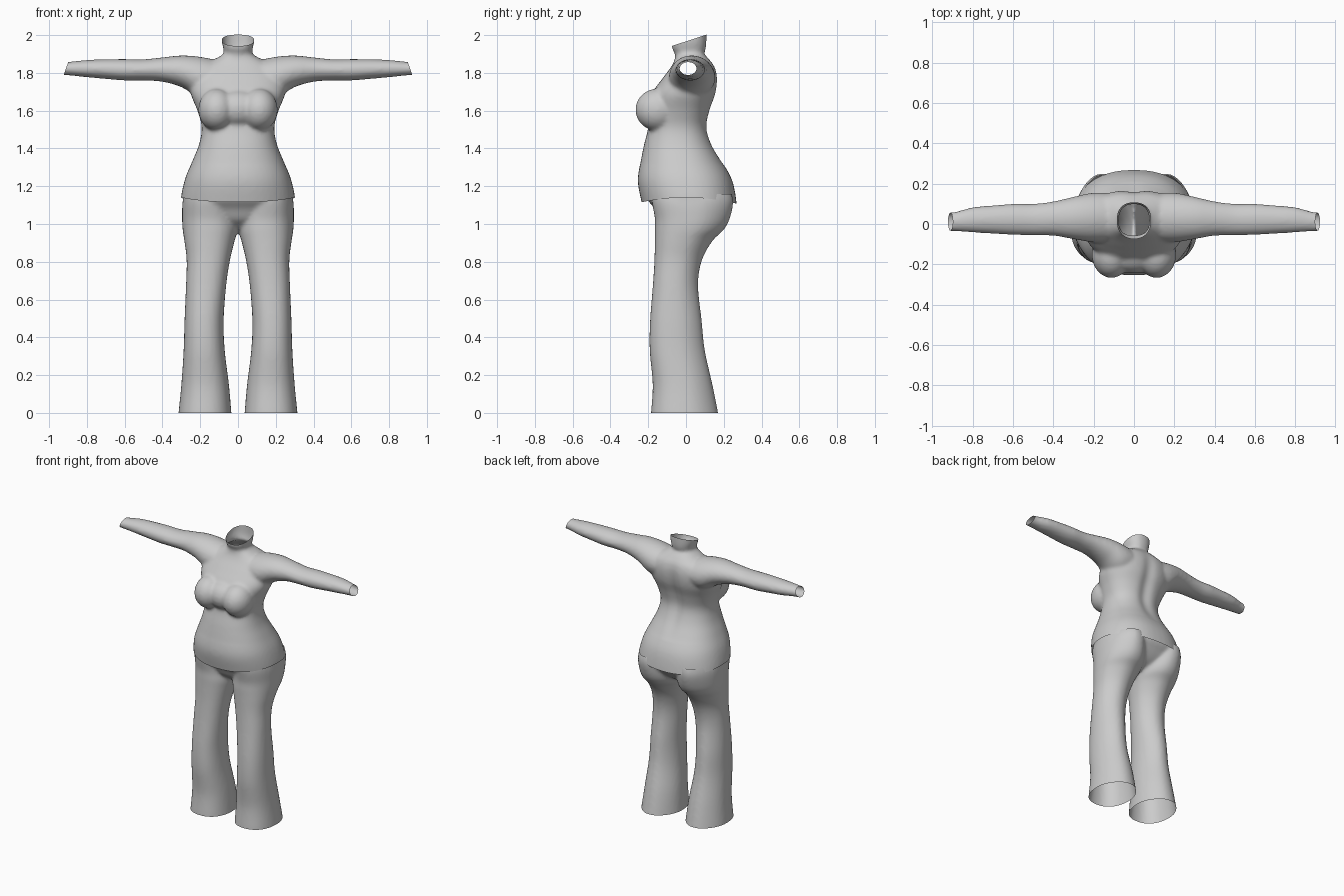
import bpy, bmesh, math
from mathutils import Vector, Matrix

cube = bpy.data.objects.get("Cube")
if cube:
    bpy.data.objects.remove(cube, do_unlink=True)

cloth = bpy.data.materials.new("light grey cloth")
cloth.use_nodes = True
GREY = (0.6, 0.6, 0.6, 1)
cloth.diffuse_color = GREY
cloth.node_tree.nodes["Principled BSDF"].inputs["Base Color"].default_value = GREY


def spline(rows, steps=5):
    """Smooth the rows of a section table."""
    out = []
    for i in range(len(rows) - 1):
        p = [rows[max(0, min(len(rows) - 1, i + k))] for k in (-1, 0, 1, 2)]
        for s in range(steps):
            t = s / steps
            out.append([b + t / 2 * (c - a + t * (2*a - 5*b + 4*c - d + t * (3*(b - c) + d - a)))
                        for a, b, c, d in zip(*p)])
    return out + [list(rows[-1])]


def loft(bm, rows, place, power=2.3, taper=0, n=48):
    """Closed solid through sections (position, u min, u max, v min, v max)."""
    rings = []
    for s, u0, u1, v0, v1 in spline(rows):
        ring = []
        for k in range(n):
            a = math.tau * k / n
            c, d = [math.copysign(abs(q) ** (2 / power), q) for q in (math.cos(a), math.sin(a))]
            u = (u0 + u1) / 2 + (u1 - u0) / 2 * c * (1 - taper * max(d, 0) ** 2)
            ring.append(bm.verts.new(place(s, u, (v0 + v1) / 2 + (v1 - v0) / 2 * d)))
        rings.append(ring)
    for r, q in zip(rings, rings[1:]):
        for k in range(n):
            bm.faces.new((r[k], r[(k + 1) % n], q[(k + 1) % n], q[k]))
    bm.faces.new(rings[0])
    bm.faces.new(rings[-1])


def ball(bm, centre, radii):
    m = Matrix.Translation(centre) @ Matrix.Diagonal((*radii, 1))
    bmesh.ops.create_uvsphere(bm, u_segments=32, v_segments=20, radius=1, matrix=m)


def upright(side=1):
    return lambda s, u, v: (side * u, v, s)


def sideways(side):
    return lambda s, u, v: (side * s, u, v)


def garment(name, bm, cuts, shape=None, smooth=6):
    """Fuse the solids, soften them, then cut the openings."""
    bmesh.ops.recalc_face_normals(bm, faces=bm.faces)
    mesh = bpy.data.meshes.new(name)
    bm.to_mesh(mesh)
    bm.free()
    obj = bpy.data.objects.new(name, mesh)
    bpy.context.collection.objects.link(obj)
    fuse = obj.modifiers.new("fuse", 'REMESH')
    fuse.mode = 'VOXEL'
    fuse.voxel_size = 0.011
    soften = obj.modifiers.new("soften", 'SMOOTH')
    soften.factor = 0.5
    soften.iterations = smooth
    graph = bpy.context.evaluated_depsgraph_get()
    fused = bpy.data.meshes.new_from_object(obj.evaluated_get(graph))
    obj.modifiers.clear()
    bm = bmesh.new()
    bm.from_mesh(fused)
    for point, normal in cuts:
        bmesh.ops.bisect_plane(bm, geom=bm.verts[:] + bm.edges[:] + bm.faces[:], dist=1e-5,
                               plane_co=point, plane_no=normal, clear_outer=True)
    if shape:
        for v in bm.verts:
            shape(v.co)
    for f in bm.faces:
        f.smooth = True
    bm.to_mesh(mesh)
    bm.free()
    mesh.materials.clear()
    mesh.materials.append(cloth)
    return obj


# Sweater: torso and neck
torso = [(z, -w, w, f, b) for z, w, f, b in (
    (1.05, .305, -.21, .27), (1.14, .302, -.235, .268), (1.24, .28, -.255, .245),
    (1.33, .243, -.24, .19), (1.42, .207, -.222, .14), (1.51, .192, -.2, .115),
    (1.6, .215, -.195, .13), (1.69, .25, -.18, .16), (1.77, .25, -.125, .168),
    (1.83, .21, -.08, .155), (1.87, .13, -.06, .125), (1.9, .078, -.058, .098),
    (1.93, .078, -.074, .105), (1.97, .086, -.076, .108), (2.06, .086, -.076, .108))]
bm = bmesh.new()
loft(bm, torso, upright())

# Sweater: sleeves and bust
sleeve = [(.08, -.08, .15, 1.68, 1.86), (.2, -.09, .155, 1.67, 1.885), (.3, -.075, .135, 1.725, 1.892),
          (.4, -.058, .112, 1.753, 1.882), (.5, -.056, .1, 1.76, 1.872), (.6, -.054, .1, 1.76, 1.873),
          (.7, -.048, .092, 1.768, 1.872), (.8, -.042, .083, 1.777, 1.868),
          (.9, -.035, .058, 1.787, 1.858), (1, -.033, .055, 1.79, 1.855)]
for side in (-1, 1):
    loft(bm, sleeve, sideways(side), power=2)
    ball(bm, (side * .112, -.15, 1.605), (.098, .118, .112))
ball(bm, (0, -.14, 1.61), (.14, .105, .1))


def drape(co):
    # Hem dips at front and back; a shallow groove follows the spine
    low = max(0, min(1, (1.3 - co.z) / .16))
    co.z -= .028 * low * (co.y / .25) ** 2
    if co.y > 0 and 1.3 < co.z < 1.88:
        fade = math.sin(math.pi * (co.z - 1.3) / .58)
        co.y -= .018 * fade * math.exp(-(co.x / .045) ** 2)


garment("sweater", bm, [
    ((0, 0, 1.14), (0, 0, -1)),
    ((0, .1, 2), (0, -.33, 1)),
    ((.912, 0, 1.82), (1, 0, .35)),
    ((-.912, 0, 1.82), (-1, 0, .35))], drape)

# Trousers: pelvis and flared legs
pelvis = [(z, -w, w, f, b) for z, w, f, b in (
    (.975, .08, -.07, .08), (1.02, .2, -.13, .16), (1.08, .275, -.165, .215),
    (1.14, .292, -.21, .25), (1.24, .27, -.235, .235))]
leg = [(-.06, .03, .32, -.186, .18), (0, .035, .315, -.185, .17), (.15, .048, .3, -.176, .14),
       (.33, .07, .288, -.192, .1), (.49, .076, .283, -.19, .083), (.68, .062, .275, -.175, .064),
       (.81, .042, .272, -.167, .085), (.91, .018, .284, -.165, .14),
       (.97, .002, .293, -.165, .2), (1.03, .004, .296, -.165, .232), (1.12, .02, .293, -.18, .25),
       (1.2, .04, .27, -.18, .23)]
bm = bmesh.new()
loft(bm, pelvis, upright())
for side in (-1, 1):
    loft(bm, leg, upright(side), taper=.25)
garment("trousers", bm, [((0, 0, 0), (0, 0, -1)), ((0, 0, 1.16), (0, 0, 1))])
